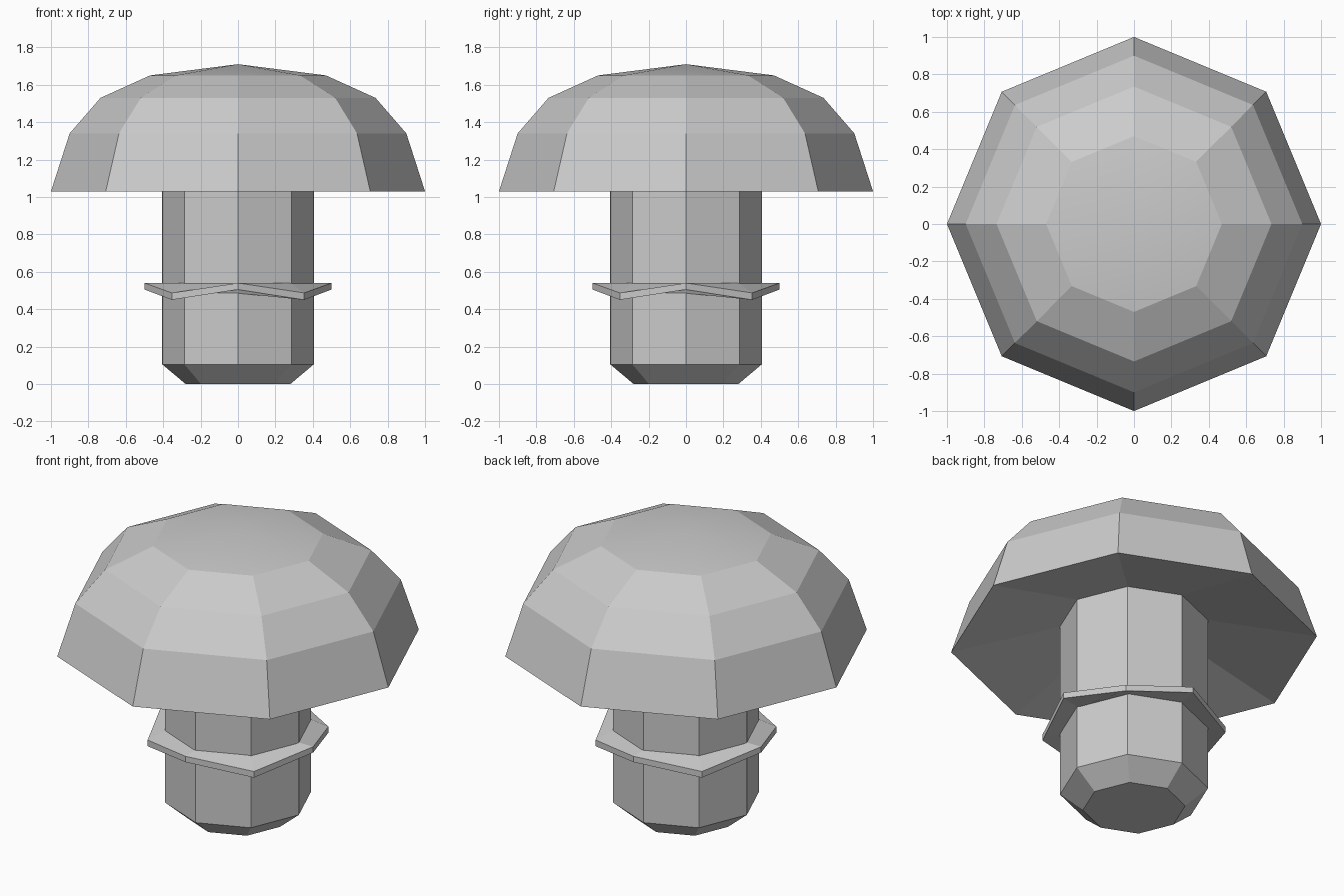
import bpy, bmesh, math

if "Cube" in bpy.data.objects:
    bpy.data.objects.remove(bpy.data.objects["Cube"])

SIDES = 8


def revolve(name, profile, loop=False):
    """Eight-sided lathe of (radius, z) or (radius, z, z on the diagonals)."""
    bm = bmesh.new()
    rings = []
    for p in profile:
        r, zs = p[0], (p[1], p[-1])
        if r == 0:
            rings.append([bm.verts.new((0, 0, p[1]))] * SIDES)
            continue
        ring = []
        for i in range(SIDES):
            a = 2 * math.pi * i / SIDES
            ring.append(bm.verts.new((r * math.cos(a), r * math.sin(a), zs[i % 2])))
        rings.append(ring)
    pairs = list(zip(rings, rings[1:]))
    if loop:
        pairs.append((rings[-1], rings[0]))
    for low, high in pairs:
        for i in range(SIDES):
            j = (i + 1) % SIDES
            corners = list(dict.fromkeys((low[i], low[j], high[j], high[i])))
            bm.faces.new(corners)
    # Flat ends close open profiles
    if not loop:
        for ring in (rings[0], rings[-1]):
            if ring[0] is not ring[1]:
                bm.faces.new(ring)
    bmesh.ops.recalc_face_normals(bm, faces=bm.faces)
    mesh = bpy.data.meshes.new(name)
    bm.to_mesh(mesh)
    bm.free()
    obj = bpy.data.objects.new(name, mesh)
    bpy.context.collection.objects.link(obj)
    return obj


# Stem with a tapered foot, reaching up to the hollow of the cap
revolve("stem", [(0.28, 0), (0.405, 0.105), (0.405, 1.17)])

# Wavy skirt: the outer edge drops on the diagonals
revolve("skirt", [(0.4, 0.485), (0.5, 0.505, 0.45),
                  (0.5, 0.54, 0.487), (0.4, 0.54)], loop=True)

# Domed cap with a shallow conical underside
cap = revolve("cap", [(0, 1.25), (1.0, 1.03), (0.9, 1.34), (0.735, 1.53),
                      (0.47, 1.65), (0, 1.71)])
bpy.context.view_layer.objects.active = cap
cap.select_set(True)
bpy.ops.object.shade_smooth_by_angle(angle=math.radians(8))
